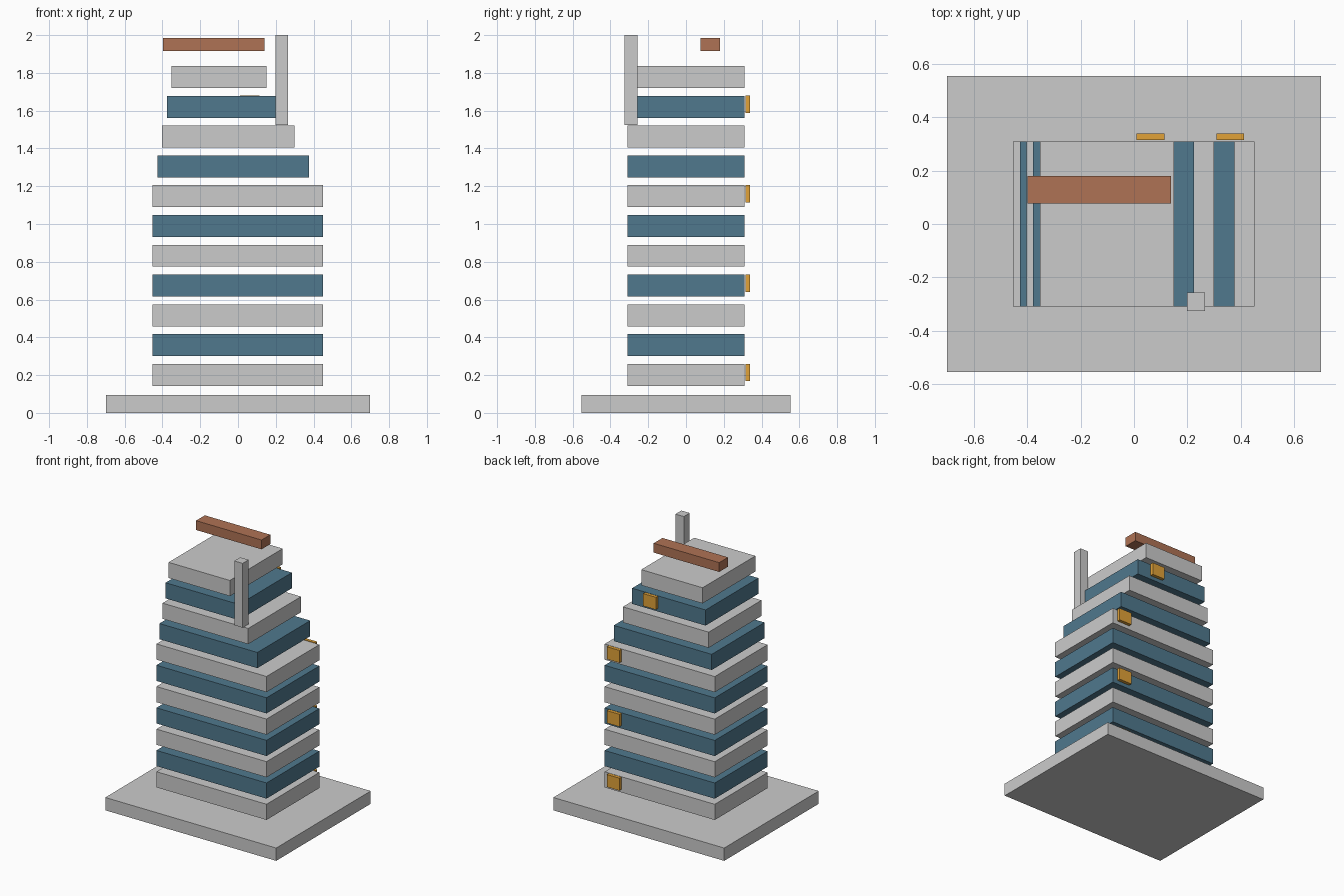
import bpy
import bmesh
from mathutils import Vector

if "Cube" in bpy.data.objects:
    bpy.data.objects.remove(bpy.data.objects["Cube"])


def material(name, rgb):
    m = bpy.data.materials.new(name)
    m.diffuse_color = (*rgb, 1)
    m.use_nodes = True
    m.node_tree.nodes["Principled BSDF"].inputs["Base Color"].default_value = m.diffuse_color
    return m


def box(name, x, y, z, mat=None):
    """Box from (min, max) pairs on each axis."""
    lo, hi = Vector((x[0], y[0], z[0])), Vector((x[1], y[1], z[1]))
    bm = bmesh.new()
    bmesh.ops.create_cube(bm, size=1)
    bmesh.ops.scale(bm, vec=hi - lo, verts=bm.verts)
    mesh = bpy.data.meshes.new(name)
    bm.to_mesh(mesh)
    bm.free()
    obj = bpy.data.objects.new(name, mesh)
    obj.location = (lo + hi) / 2
    bpy.context.collection.objects.link(obj)
    if mat:
        mesh.materials.append(mat)
    return obj


blue = material("blue_glass", (0.08, 0.19, 0.27))
rust = material("rust", (0.43, 0.17, 0.09))
amber = material("amber", (0.75, 0.36, 0.04))

# Ground slab
box("base_slab", (-0.70, 0.70), (-0.553, 0.553), (0, 0.095))

# Alternating storeys; the top four step inwards, mostly from the right
PITCH, FIRST, HEIGHT = 0.1577, 0.143, 0.116
for i in range(11):
    step = max(0, i - 6)
    z = FIRST + PITCH * i
    x = (-0.452 + 0.025 * step, 0.45 - 0.075 * step)
    box(f"storey_{i + 1}", x, (-0.309, 0.309), (z, z + HEIGHT),
        blue if i % 2 else None)
    # Lit panel on the back of every third storey
    if i % 3 == 0:
        px = 0.01 if i == 9 else 0.308
        box(f"back_panel_{i + 1}", (px, px + 0.104), (0.314, 0.338),
            (z + 0.025, z + HEIGHT + 0.001), amber)

# Corner mast and floating roof beam
box("corner_mast", (0.198, 0.266), (-0.326, -0.257), (1.524, 2.0))
box("roof_beam", (-0.398, 0.139), (0.077, 0.18), (1.916, 1.985), rust)
